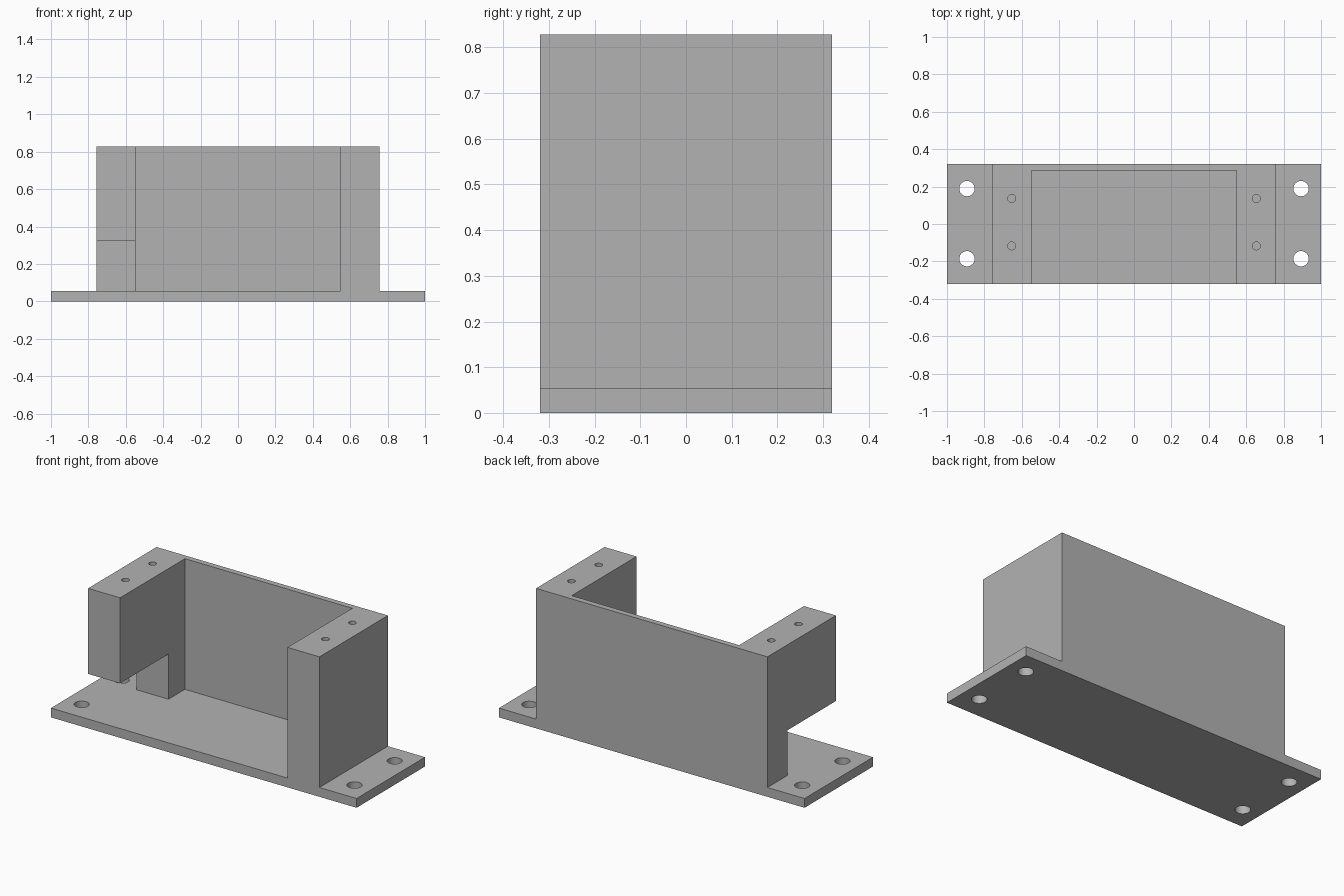
import bpy
import bmesh
from mathutils import Matrix, Vector

# Main dimensions
HALF_LENGTH, HALF_DEPTH = 1.0, 0.32
BLOCK, CAVITY = 0.757, 0.548          # half widths of the block and its opening
PLATE_TOP, TOP = 0.055, 0.828
BACK_WALL, NOTCH_BACK, NOTCH_TOP = 0.286, 0.133, 0.322

default = bpy.data.objects.get("Cube")
if default:
    bpy.data.objects.remove(default, do_unlink=True)

grey = bpy.data.materials.new("plain grey")
grey.use_nodes = True
colour = (0.45, 0.45, 0.45, 1)
grey.diffuse_color = colour
grey.node_tree.nodes["Principled BSDF"].inputs["Base Color"].default_value = colour


def to_object(bm, name):
    bmesh.ops.recalc_face_normals(bm, faces=bm.faces)
    mesh = bpy.data.meshes.new(name)
    bm.to_mesh(mesh)
    bm.free()
    mesh.materials.append(grey)
    obj = bpy.data.objects.new(name, mesh)
    bpy.context.collection.objects.link(obj)
    return obj


def box(name, low, high):
    low, high = Vector(low), Vector(high)
    bm = bmesh.new()
    place = Matrix.Translation((low + high) / 2) @ Matrix.Diagonal((*(high - low), 1))
    bmesh.ops.create_cube(bm, size=1, matrix=place)
    return to_object(bm, name)


def drill(name, x, y, radius, low, high):
    bm = bmesh.new()
    bmesh.ops.create_cone(bm, cap_ends=True, segments=32, radius1=radius, radius2=radius,
                          depth=high - low, matrix=Matrix.Translation((x, y, (low + high) / 2)))
    return to_object(bm, name)


# Base plate and block as one stepped profile, extruded front to back
bm = bmesh.new()
half = [(HALF_LENGTH, 0), (HALF_LENGTH, PLATE_TOP), (BLOCK, PLATE_TOP), (BLOCK, TOP)]
profile = half + [(-x, z) for x, z in reversed(half)]
face = bm.faces.new([bm.verts.new((x, -HALF_DEPTH, z)) for x, z in profile])
extruded = bmesh.ops.extrude_face_region(bm, geom=[face])["geom"]
bmesh.ops.translate(bm, vec=(0, 2 * HALF_DEPTH, 0),
                    verts=[v for v in extruded if isinstance(v, bmesh.types.BMVert)])
body = to_object(bm, "mounting_bracket")

# Open cavity, and the cable notch under the right post
cutters = [
    box("cavity_cutter", (-CAVITY, -1, PLATE_TOP), (CAVITY, BACK_WALL, 1)),
    box("notch_cutter", (-BLOCK - 0.05, -1, PLATE_TOP), (-CAVITY + 0.05, NOTCH_BACK, NOTCH_TOP)),
]

# Through holes in the flanges and blind screw holes in the post tops
for side in (-1, 1):
    for y in (-0.186, 0.189):
        cutters.append(drill("flange_hole_cutter", side * 0.893, y, 0.041, -0.1, 0.2))
    for y in (-0.117, 0.136):
        cutters.append(drill("screw_hole_cutter", side * 0.654, y, 0.021, TOP - 0.25, 1))

bpy.context.view_layer.objects.active = body
body.select_set(True)
for cutter in cutters:
    cutter.hide_render = True
    cut = body.modifiers.new(cutter.name, "BOOLEAN")
    cut.operation, cut.solver, cut.object = "DIFFERENCE", "EXACT", cutter
    bpy.ops.object.modifier_apply(modifier=cut.name)
    bpy.data.objects.remove(cutter, do_unlink=True)

# Smooth hole walls, crisp edges elsewhere
bpy.ops.object.select_all(action="DESELECT")
body.select_set(True)
bpy.ops.object.shade_smooth_by_angle()
